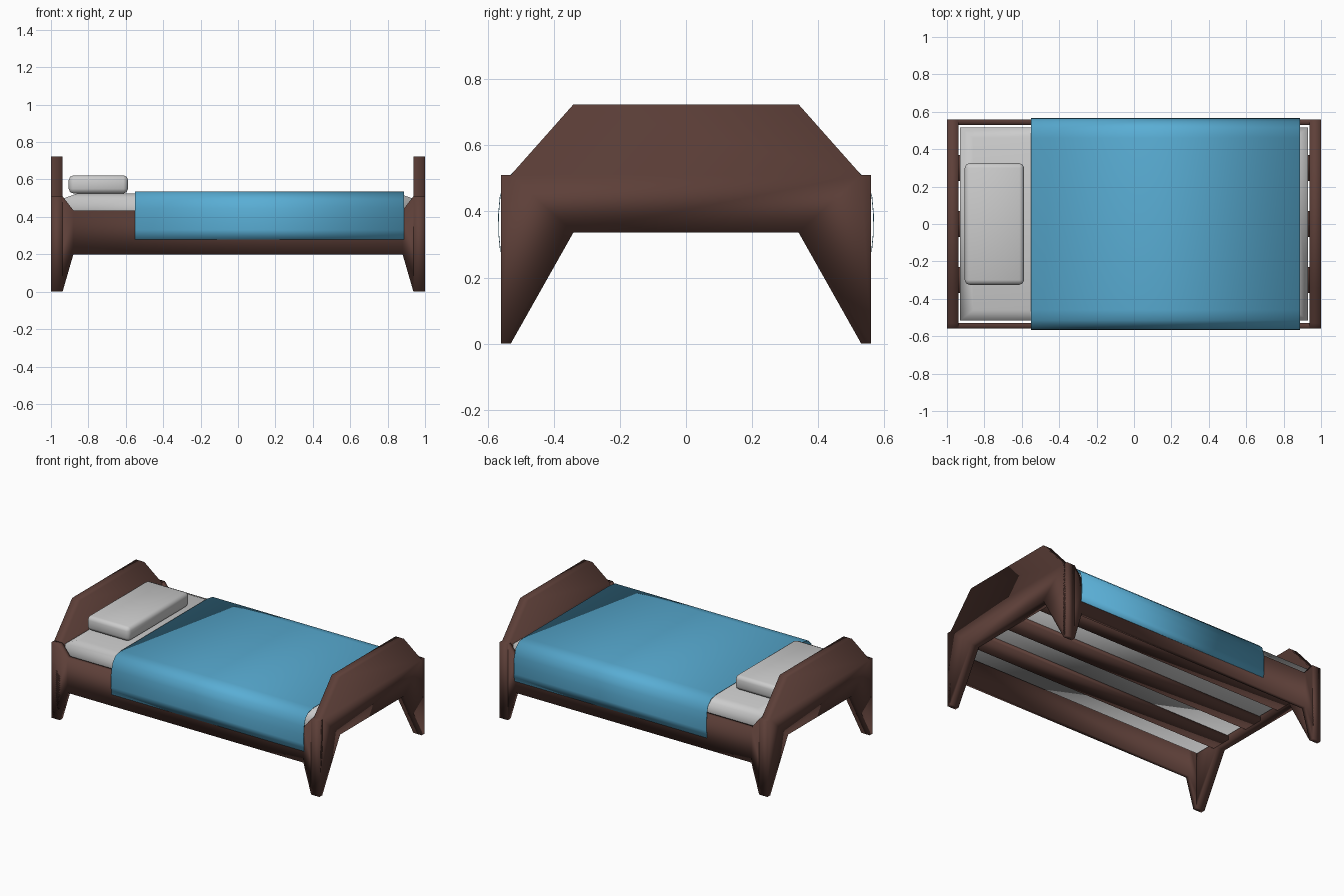
import bpy, bmesh, math

if "Cube" in bpy.data.objects:
    bpy.data.objects.remove(bpy.data.objects["Cube"])


def material(name, rgb):
    m = bpy.data.materials.new(name)
    m.diffuse_color = (*rgb, 1)
    m.use_nodes = True
    m.node_tree.nodes["Principled BSDF"].inputs["Base Color"].default_value = m.diffuse_color
    return m


wood = material("dark_wood", (0.11, 0.05, 0.04))
blue = material("blue_cloth", (0.10, 0.42, 0.66))


def finish(bm, name, mat=None):
    bmesh.ops.recalc_face_normals(bm, faces=bm.faces)
    me = bpy.data.meshes.new(name)
    bm.to_mesh(me)
    bm.free()
    ob = bpy.data.objects.new(name, me)
    bpy.context.collection.objects.link(ob)
    if mat:
        me.materials.append(mat)
    me.shade_smooth()
    return ob


def prism(name, half, axis, a, b, mat):
    """Extrude a mirrored (u, z) outline from a to b along axis."""
    pts = half + [(-u, z) for u, z in reversed(half)]
    bm = bmesh.new()
    place = (lambda u, z, t: (t, u, z)) if axis == 'x' else (lambda u, z, t: (u, t, z))
    face = bm.faces.new([bm.verts.new(place(u, z, a)) for u, z in pts])
    ext = bmesh.ops.extrude_face_region(bm, geom=[face])
    for v in ext['geom']:
        if isinstance(v, bmesh.types.BMVert):
            v.co['xy'.index(axis)] += b - a
    return finish(bm, name, mat)


def box(name, lo, hi, mat=None, bevel=0):
    bm = bmesh.new()
    bmesh.ops.create_cube(bm, size=1)
    for v in bm.verts:
        v.co = [(l + h) / 2 + c * (h - l) for l, h, c in zip(lo, hi, v.co)]
    if bevel:
        bmesh.ops.bevel(bm, geom=bm.edges[:], offset=bevel, segments=2,
                        profile=0.5, affect='EDGES')
    return finish(bm, name, mat)


def cushion(name, levels):
    """Stack of rectangles (half length, half width, z), capped top and bottom."""
    bm = bmesh.new()
    rings = [[bm.verts.new((sx * x, sy * y, z))
              for sx, sy in ((-1, -1), (1, -1), (1, 1), (-1, 1))] for x, y, z in levels]
    for r, s in zip(rings, rings[1:]):
        for i in range(4):
            j = (i + 1) % 4
            bm.faces.new((r[i], r[j], s[j], s[i]))
    bm.faces.new(rings[0][::-1])
    bm.faces.new(rings[-1])
    return finish(bm, name)


# Head and foot boards with arched underside and clipped corners
board = [(0.34, 0.337), (0.53, 0), (0.56, 0), (0.56, 0.51), (0.53, 0.51), (0.34, 0.724)]
prism("headboard", board, 'x', -1, -0.938, wood)
prism("footboard", board, 'x', 0.938, 1, wood)

# Side rails, flaring into the legs at both ends
rail = [(0.88, 0.2), (0.938, 0), (1, 0), (1, 0.51), (0.938, 0.51), (0.88, 0.435)]
prism("front_rail", rail, 'y', -0.56, -0.53, wood)
prism("back_rail", rail, 'y', 0.53, 0.56, wood)

# Lengthwise slats under the mattress
for i, y in enumerate((-0.3, 0, 0.3)):
    box(f"slat_{i + 1}", (-0.94, y - 0.07, 0.34), (0.94, y + 0.07, 0.37), wood)

# Mattress with softly sloped top edge, and pillow
cushion("mattress", [(0.93, 0.517, 0.367), (0.93, 0.517, 0.50), (0.86, 0.46, 0.525)])
box("pillow", (-0.905, -0.325, 0.525), (-0.588, 0.325, 0.622), bevel=0.025)

# Blanket: thin sheet draped over the mattress and rails
drape = [(0.562, 0.278), (0.567, 0.33), (0.568, 0.39), (0.563, 0.445), (0.548, 0.495),
         (0.515, 0.525), (0.46, 0.535)]
line = drape + [(-y, z) for y, z in reversed(drape)]
bm = bmesh.new()
rows = [[bm.verts.new((x, y, z)) for y, z in line] for x in (-0.55, 0.887)]
for i in range(len(line) - 1):
    bm.faces.new((rows[0][i], rows[0][i + 1], rows[1][i + 1], rows[1][i]))
blanket = finish(bm, "blanket", blue)
if blanket.data.polygons[len(drape) - 1].normal.z < 0:
    blanket.data.flip_normals()
thick = blanket.modifiers.new("thickness", 'SOLIDIFY')
thick.thickness = 0.002
thick.offset = -1
